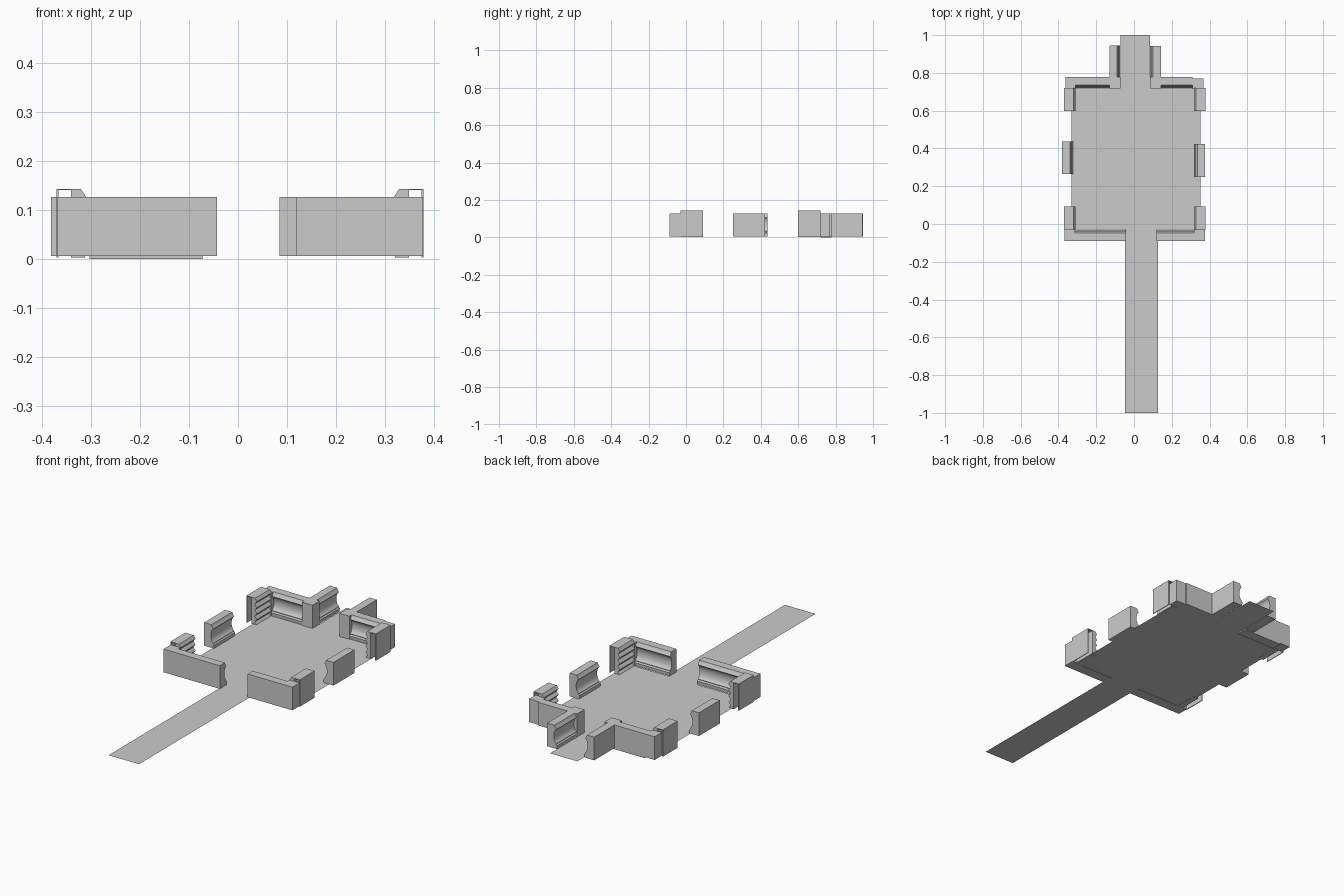
import bpy, bmesh, math

if "Cube" in bpy.data.objects:
    bpy.data.objects.remove(bpy.data.objects["Cube"])

# Cross-sections as (distance inward from the outer face, height)
H = 0.127
cove = [(0, 0.006), (0.056, 0.006), (0.058, 0.024), (0.052, 0.03)]
# hollow of the cove, an arc from the base lip up to the top lip
for i in range(9):
    a = math.radians(-75 + 150 * i / 8)
    cove.append((0.058 - 0.02 * math.cos(a), 0.070 + 0.038 * math.sin(a)))
cove += [(0.047, 0.115), (0.042, H), (0, H)]
ribs = [(0.03, 0.003)]
for i in range(17):
    z = 0.003 + 0.124 * i / 16
    ribs.append((0.054 + 0.006 * math.cos(2 * math.pi * i / 4), z))
ribs += [(0.05, 0.143), (0.03, 0.143)]
block = [(0, 0.006), (0.06, 0.006), (0.06, H), (0, H)]
shell = [(0, 0.003), (0.004, 0.003), (0.004, 0.1405), (0.032, 0.1405),
         (0.032, 0.143), (0, 0.143)]


def finish(name, bm):
    bmesh.ops.recalc_face_normals(bm, faces=bm.faces)
    mesh = bpy.data.meshes.new(name)
    bm.to_mesh(mesh)
    bm.free()
    ob = bpy.data.objects.new(name, mesh)
    bpy.context.collection.objects.link(ob)
    bpy.ops.object.select_all(action='DESELECT')
    bpy.context.view_layer.objects.active = ob
    ob.select_set(True)
    bpy.ops.object.shade_smooth_by_angle(angle=math.radians(35))
    return ob


def wall(name, along, outer, inward, a, b, profile, scale=1.0):
    """Sweep a profile from a to b along 'x' or 'y'."""
    bm = bmesh.new()
    rings = []
    for t in (a, b):
        ring = []
        for u, z in profile:
            d = outer + inward * u * scale
            ring.append(bm.verts.new((t, d, z) if along == 'x' else (d, t, z)))
        rings.append(ring)
    n = len(profile)
    for i in range(n):
        j = (i + 1) % n
        bm.faces.new((rings[0][i], rings[0][j], rings[1][j], rings[1][i]))
    bm.faces.new(rings[0])
    bm.faces.new(rings[1])
    return finish(name, bm)


# Floor with the long entrance path and the short rear exit
bm = bmesh.new()
outline = [(-0.048, -1), (0.128, -1), (0.128, -0.085), (0.118, -0.085), (0.118, -0.03),
           (0.352, -0.03), (0.352, 0.725), (0.085, 0.725), (0.085, 1), (-0.072, 1),
           (-0.072, 0.725), (-0.332, 0.725), (-0.332, -0.03), (-0.048, -0.03)]
bm.faces.new([bm.verts.new((x, y, 0.006)) for x, y in outline])
finish("floor", bm)
if bpy.data.objects["floor"].data.polygons[0].normal.z < 0:
    bpy.data.objects["floor"].data.flip_normals()

# Front walls either side of the entrance
wall("front_wall_left", 'x', -0.089, 1, -0.312, -0.043, cove)
wall("front_corner_left", 'x', -0.089, 1, -0.368, -0.312, block)
wall("front_wall_right", 'x', -0.089, 1, 0.118, 0.318, cove)
wall("front_corner_right", 'x', -0.089, 1, 0.318, 0.377, block)

# Rear walls either side of the exit
wall("rear_wall_left", 'x', 0.777, -1, -0.31, -0.13, cove)
wall("rear_corner_left", 'x', 0.777, -1, -0.363, -0.31, block)
wall("rear_wall_right", 'x', 0.777, -1, 0.14, 0.31, cove)
wall("rear_corner_right", 'x', 0.770, -1, 0.31, 0.368, block, 0.9)
wall("rear_base_left", 'x', 0.777, -1, -0.302, -0.072, [(0, 0), (0.056, 0), (0.056, 0.007), (0, 0.007)])

# Exit passage walls and the posts where they meet the rear walls
wall("exit_wall_left", 'y', -0.131, 1, 0.777, 0.945, cove)
wall("exit_post_left", 'x', 0.777, -1, -0.131, -0.072, block)
wall("exit_wall_right", 'y', 0.142, -1, 0.777, 0.943, cove)
wall("exit_post_right", 'x', 0.777, -1, 0.085, 0.142, block)

# Mid-side walls
wall("middle_wall_left", 'y', -0.381, 1, 0.265, 0.437, cove)
wall("middle_wall_right", 'y', 0.377, -1, 0.25, 0.423, cove)

# Ribbed corner pieces: ribbed inner face and a thin open-ended outer shell
for side, outer, inward in (("left", -0.370, 1), ("right", 0.378, -1)):
    for end, a, b in (("front", -0.03, 0.092), ("rear", 0.598, 0.72)):
        wall(f"{end}_{side}_ribbed_face", 'y', outer, inward, a, b, ribs)
        wall(f"{end}_{side}_outer_shell", 'y', outer, inward, a, b, shell)
